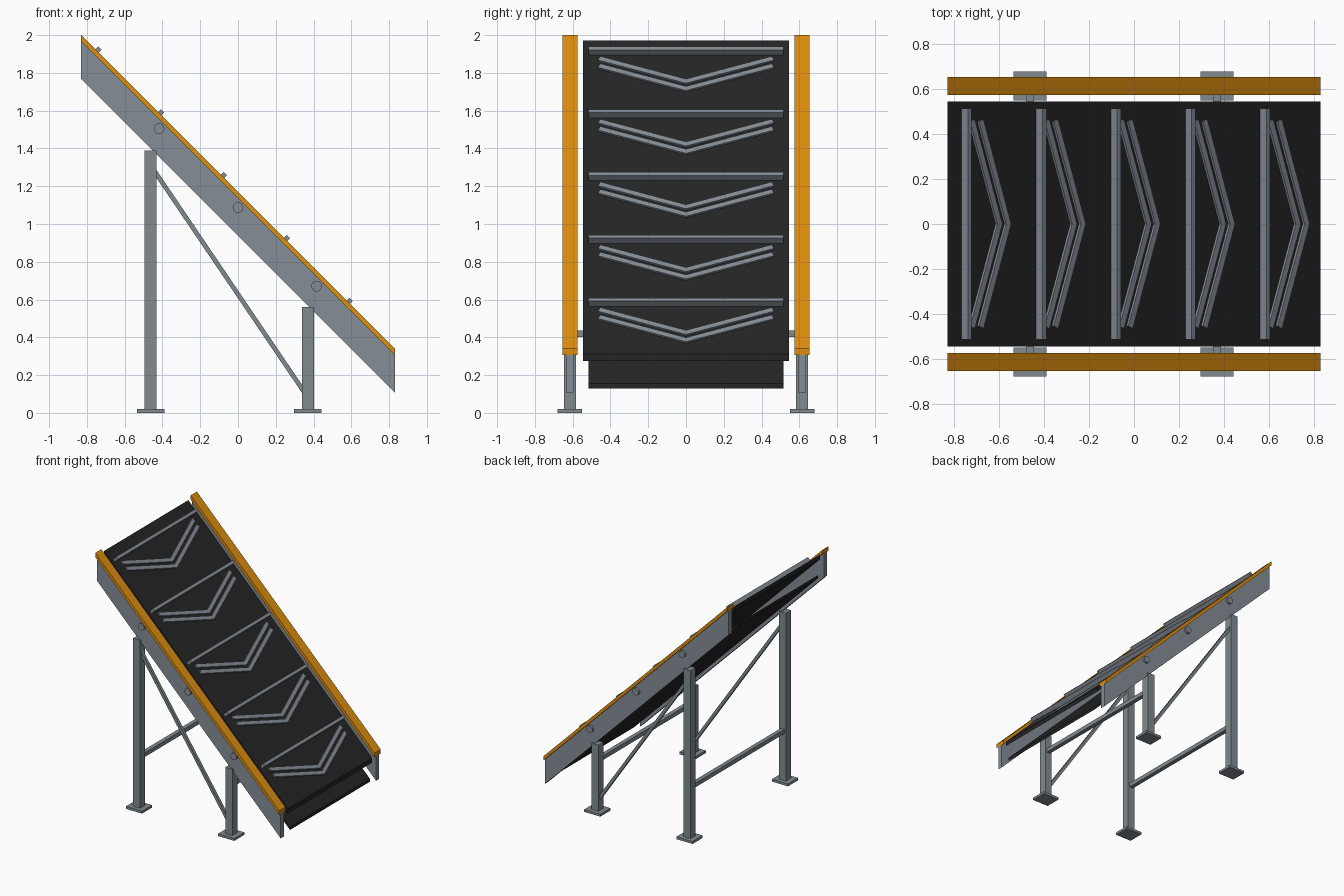
import bpy, bmesh, math
from mathutils import Matrix, Vector

if "Cube" in bpy.data.objects:
    bpy.data.objects.remove(bpy.data.objects["Cube"], do_unlink=True)


def material(name, color):
    m = bpy.data.materials.new(name)
    m.use_nodes = True
    m.diffuse_color = (*color, 1)
    m.node_tree.nodes["Principled BSDF"].inputs["Base Color"].default_value = (*color, 1)
    return m


STEEL = material("steel grey", (0.24, 0.27, 0.31))
LEG = material("leg grey", (0.22, 0.26, 0.28))
ORANGE = material("safety orange", (0.72, 0.27, 0.005))
RUBBER = material("black rubber", (0.018, 0.018, 0.018))

HALF = 0.83        # half length of the conveyor along x
BELT_TOP = 1.1425  # height of the belt surface at x = 0
SIDE_Y = 0.615     # centre line of side frames and legs


def finish(name, bm, mat):
    bmesh.ops.recalc_face_normals(bm, faces=bm.faces)
    mesh = bpy.data.meshes.new(name)
    bm.to_mesh(mesh)
    bm.free()
    mesh.materials.append(mat)
    obj = bpy.data.objects.new(name, mesh)
    bpy.context.collection.objects.link(obj)
    return obj


def prism(name, points, offset, mat, matrix=Matrix()):
    """Extrude a flat outline by an offset vector."""
    bm = bmesh.new()
    face = bm.faces.new([bm.verts.new(p) for p in points])
    ext = bmesh.ops.extrude_face_region(bm, geom=[face])
    moved = [g for g in ext["geom"] if isinstance(g, bmesh.types.BMVert)]
    bmesh.ops.translate(bm, verts=moved, vec=Vector(offset))
    bm.transform(matrix)
    return finish(name, bm, mat)


def box(name, center, size, mat, matrix=Matrix()):
    bm = bmesh.new()
    bmesh.ops.create_cube(bm, size=1)
    bm.transform(matrix @ Matrix.Translation(center) @ Matrix.Diagonal((*size, 1)))
    return finish(name, bm, mat)


def sloped_slab(name, y, width, bottom, top, mat):
    """Slab falling at 45 degrees with upright ends; heights are at x = 0."""
    pts = [(x, y - width / 2, h - x) for x, h in
           ((-HALF, bottom), (HALF, bottom), (HALF, top), (-HALF, top))]
    return prism(name, pts, (0, width, 0), mat)


# Belts
sloped_slab("belt", 0, 1.09, 1.105, BELT_TOP, RUBBER)
sloped_slab("return_belt", 0, 1.03, 0.96, 0.985, RUBBER)

# Cleats and chevron ribs, laid out in the plane of the belt
slope = Matrix.Translation((0, 0, BELT_TOP)) @ Matrix.Rotation(math.pi / 4, 4, "Y")
ROOT2 = math.sqrt(2)
REACH, SWEEP, BAND = 0.46, 0.17, 0.032
for i in range(5):
    u = (-0.76 + 0.3325 * i) * ROOT2
    box(f"cleat_{i + 1}", (u, 0, 0.019), (0.024, 1.03, 0.042), STEEL, slope)
    for j, gap in enumerate((0.202, 0.257)):
        tip = u + gap                     # upper edge of the rib at the middle
        end = tip - SWEEP
        outline = [(tip, 0, 0), (end, -REACH + 0.006, 0),
                   (end + BAND - 0.004, -REACH - 0.006, 0), (tip + BAND, 0, 0),
                   (end + BAND - 0.004, REACH + 0.006, 0), (end, REACH - 0.006, 0)]
        prism(f"chevron_{i + 1}_{j + 1}", outline, (0, 0, 0.012), STEEL, slope)

# Side frames, legs and braces
for side, s in (("back", 1), ("front", -1)):
    y = s * SIDE_Y
    sloped_slab(f"{side}_side_panel", y, 0.04, 0.937, 1.136, STEEL)
    sloped_slab(f"{side}_guard_rail", y, 0.08, 1.136, 1.17, ORANGE)
    for label, x, height in (("tall", -0.463, 1.39), ("short", 0.37, 0.56)):
        box(f"{side}_{label}_leg", (x, y, height / 2), (0.064, 0.064, height), LEG)
        box(f"{side}_{label}_foot", (x, y, 0.01), (0.146, 0.13, 0.02), LEG)

    # Diagonal brace between the legs
    a, b = Vector((-0.45, y, 1.292)), Vector((0.36, y, 0.096))
    d = b - a
    turn = Matrix.Translation((a + b) / 2) @ Matrix.Rotation(math.atan2(-d.z, d.x), 4, "Y")
    box(f"{side}_diagonal_brace", (0, 0, 0), (d.length, 0.024, 0.024), LEG, turn)

    # Roller ends showing on the side panel
    for i, x in enumerate((-0.418, 0, 0.416)):
        bm = bmesh.new()
        bmesh.ops.create_cone(bm, cap_ends=True, segments=24, radius1=0.028,
                              radius2=0.028, depth=0.05)
        bm.transform(Matrix.Translation((x, s * 0.628, 1.087 - x))
                     @ Matrix.Rotation(math.pi / 2, 4, "X"))
        cap = finish(f"{side}_roller_end_{i + 1}", bm, STEEL)
        bpy.context.view_layer.objects.active = cap
        cap.select_set(True)
        bpy.ops.object.shade_smooth_by_angle()
        cap.select_set(False)

# Cross bars joining the legs
for label, x in (("tall", -0.463), ("short", 0.37)):
    box(f"{label}_cross_bar", (x, 0, 0.42), (0.034, 2 * SIDE_Y, 0.034), LEG)
